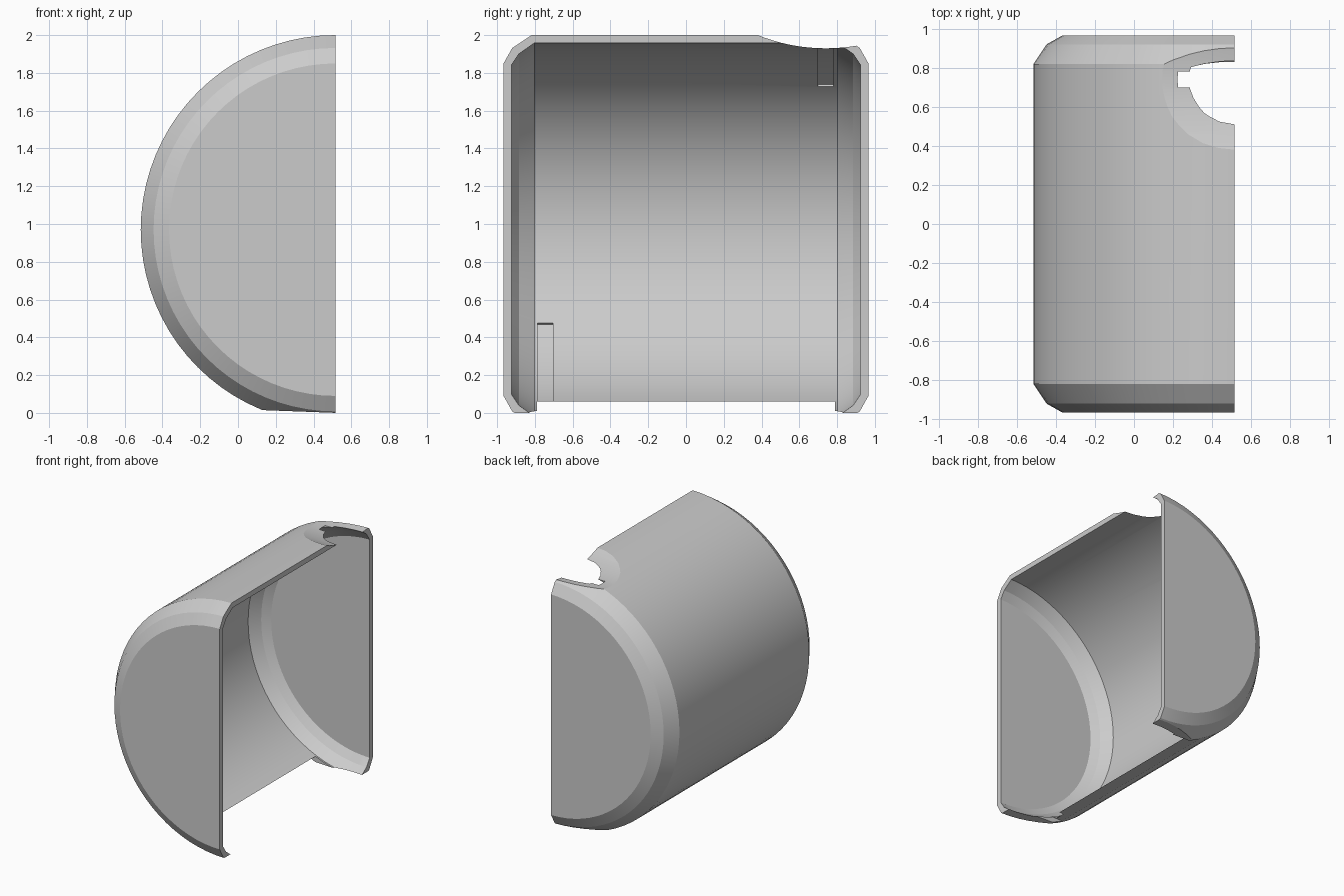
import bpy, bmesh, math
from mathutils import Matrix, Vector

cube = bpy.data.objects.get("Cube")
if cube:
    bpy.data.objects.remove(cube, do_unlink=True)

AXIS_X, AXIS_Z = 0.515, 0.97

steel = bpy.data.materials.new("plain grey")
grey = (0.6, 0.6, 0.6, 1)
steel.diffuse_color = grey
steel.use_nodes = True
steel.node_tree.nodes["Principled BSDF"].inputs["Base Color"].default_value = grey


def make_object(name, bm):
    bmesh.ops.recalc_face_normals(bm, faces=bm.faces)
    mesh = bpy.data.meshes.new(name)
    bm.to_mesh(mesh)
    bm.free()
    mesh.materials.append(steel)
    obj = bpy.data.objects.new(name, mesh)
    bpy.context.collection.objects.link(obj)
    return obj


def drum(name, half_profile):
    """Revolve (y, radius) points, mirrored front to back, into a solid."""
    points = [(-y, r) for y, r in half_profile] + half_profile[::-1]
    bm = bmesh.new()
    verts = [bm.verts.new((AXIS_X, y, AXIS_Z + r)) for y, r in points]
    edges = [bm.edges.new(pair) for pair in zip(verts, verts[1:])]
    bmesh.ops.spin(bm, geom=verts + edges, cent=(AXIS_X, 0, AXIS_Z),
                   axis=(0, 1, 0), angle=math.tau, steps=80)
    bmesh.ops.remove_doubles(bm, verts=bm.verts, dist=0.0005)
    bmesh.ops.dissolve_limit(bm, angle_limit=0.01, verts=bm.verts, edges=bm.edges)
    return make_object(name, bm)


def prism(name, outline, y0, y1):
    """Extrude an (x, z) outline from y0 to y1."""
    bm = bmesh.new()
    face = bm.faces.new([bm.verts.new((x, y0, z)) for x, z in outline])
    side = bmesh.ops.extrude_face_region(bm, geom=[face])
    moved = [g for g in side["geom"] if isinstance(g, bmesh.types.BMVert)]
    bmesh.ops.translate(bm, verts=moved, vec=(0, y1 - y0, 0))
    return make_object(name, bm)


def sector(name, start, end, y0, y1):
    """Curved bar that sinks a shallow groove into the inner wall."""
    angles = [math.radians(start + (end - start) * i / 10) for i in range(11)]
    arc = [(r, a) for r, seq in ((1.004, angles), (0.9, angles[::-1])) for a in seq]
    outline = [(AXIS_X + r * math.cos(a), AXIS_Z + r * math.sin(a)) for r, a in arc]
    return prism(name, outline, y0, y1)


# Drum shell and its hollow
shell = drum("half_drum_shell", [(0.966, 0), (0.966, 0.88), (0.92, 0.962), (0.818, 1.03)])
cutters = [drum("hollow", [(0.925, 0), (0.925, 0.87), (0.885, 0.93), (0.803, 0.988)])]

# Lengthwise half cut, bottom opening and trimmed bottom lips
cutters.append(prism("half_cut", [(AXIS_X, -1), (2, -1), (2, 3), (AXIS_X, 3)], -2, 2))
cutters.append(prism("bottom_opening", [(-1, -1), (1, -1), (1, 0.06), (-1, 0.06)], -0.79, 0.79))
cutters.append(prism("lip_trim", [(-1, -1), (1, -1), (1, -0.018), (-1, 0.057)], -2, 2))

# Grooves in the inner wall
cutters.append(sector("upper_groove", 95, 130, 0.70, 0.78))
cutters.append(sector("lower_groove", 210, 252, -0.785, -0.705))

# Shallow rounded scoop that breaks through the top
bm = bmesh.new()
bmesh.ops.create_cone(bm, cap_ends=True, segments=128, radius1=0.96, radius2=0.96, depth=2)
bmesh.ops.transform(bm, verts=bm.verts, matrix=Matrix.Translation(Vector((AXIS_X, 0.74, 2.89)))
                    @ Matrix.Rotation(math.pi / 2, 4, "Y"))
cutters.append(make_object("top_scoop", bm))

# Cut everything out of the shell
bpy.context.view_layer.objects.active = shell
for cutter in cutters:
    cutter.hide_render = True
    mod = shell.modifiers.new(cutter.name, "BOOLEAN")
    mod.operation = "DIFFERENCE"
    mod.solver = "EXACT"
    mod.object = cutter
    bpy.ops.object.modifier_apply(modifier=mod.name)
for cutter in cutters:
    bpy.data.objects.remove(cutter, do_unlink=True)

# Smooth curved walls, crisp rims
bpy.ops.object.select_all(action="DESELECT")
shell.select_set(True)
bpy.ops.object.shade_smooth_by_angle(angle=math.radians(20))
